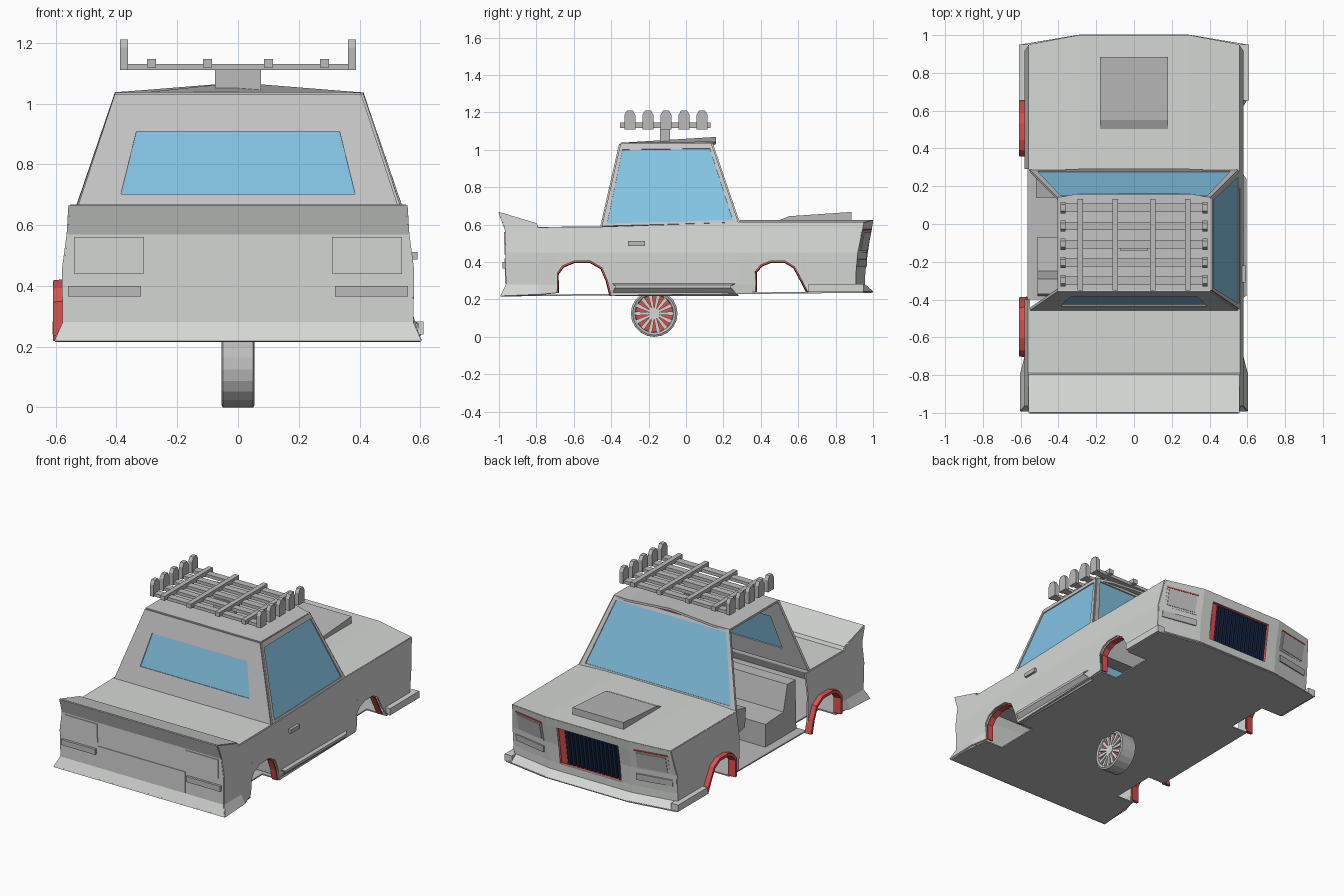
import bpy, bmesh, math
from mathutils import Vector

if "Cube" in bpy.data.objects:
    bpy.data.objects.remove(bpy.data.objects["Cube"])


def material(name, r, g, b):
    m = bpy.data.materials.new(name)
    m.diffuse_color = (r, g, b, 1)
    m.use_nodes = True
    m.node_tree.nodes["Principled BSDF"].inputs["Base Color"].default_value = m.diffuse_color
    return m


BODY = material("light_grey", .66, .68, .66)
CAB = material("neutral_grey", .57, .57, .57)
DARK = material("mid_grey", .50, .50, .50)
GLASS = material("blue_glass", .23, .56, .78)
RED = material("red", .70, .08, .08)
NAVY = material("navy_black", .008, .02, .06)


def finish(name, bm, mat, thick=0):
    bmesh.ops.remove_doubles(bm, verts=bm.verts, dist=1e-5)
    flat = [f for f in bm.faces if f.calc_area() < 1e-7]
    bmesh.ops.delete(bm, geom=flat, context='FACES')
    bmesh.ops.recalc_face_normals(bm, faces=bm.faces)
    me = bpy.data.meshes.new(name)
    bm.to_mesh(me)
    bm.free()
    me.materials.append(mat)
    ob = bpy.data.objects.new(name, me)
    bpy.context.collection.objects.link(ob)
    if thick:
        s = ob.modifiers.new("thickness", 'SOLIDIFY')
        s.thickness, s.offset = thick, 0
    return ob


def grid(name, rows, mat, skip=(), thick=0):
    """Surface through rows of points; skip holds (row, column) holes."""
    bm = bmesh.new()
    vs = [[bm.verts.new(p) for p in r] for r in rows]
    for i in range(len(rows) - 1):
        for j in range(len(rows[0]) - 1):
            if (i, j) not in skip:
                bm.faces.new((vs[i][j], vs[i + 1][j], vs[i + 1][j + 1], vs[i][j + 1]))
    return finish(name, bm, mat, thick)


def prisms(name, parts, mat):
    """Each part is (yz profile, x0, x1)."""
    bm = bmesh.new()
    for prof, x0, x1 in parts:
        a = [bm.verts.new((x0, y, z)) for y, z in prof]
        b = [bm.verts.new((x1, y, z)) for y, z in prof]
        bm.faces.new(a)
        bm.faces.new(b[::-1])
        for i in range(len(a)):
            k = (i + 1) % len(a)
            bm.faces.new((a[i], b[i], b[k], a[k]))
    return finish(name, bm, mat)


def box(x0, x1, y0, y1, z0, z1):
    return ([(y0, z0), (y1, z0), (y1, z1), (y0, z1)], x0, x1)


def interp(t, pts):
    for (a, va), (b, vb) in zip(pts, pts[1:]):
        if t <= b:
            return va + (vb - va) * max(0, t - a) / (b - a)
    return pts[-1][1]


# Shape rules: side width by height, end faces by height
def side_x(y, z):
    low = .6 if y < -.7 or y > .64 else .565
    return interp(z, [(.22, low), (.28, .572), (.45, .575), (.6, .555), (.67, .553)])


def rear_y(x, z):
    return interp(z, [(.22, -.99), (.28, -.96), (.57, -.965), (.665, -1)])


def front_y(x, z):
    nose = interp(z, [(.24, 0), (.28, -.045), (.4, -.045), (.62, 0)])
    return nose + interp(abs(x), [(.3, 1.0), (.555, .95)])


# Body sides with wheel arches; the left door is missing
REAR = [(-.69, .235), (-.69, .34), (-.66, .38), (-.6, .405), (-.51, .405),
        (-.45, .37), (-.42, .3), (-.4, .22)]
FRONT = [(.37, .24), (.37, .35), (.4, .385), (.45, .405), (.53, .405),
         (.58, .375), (.62, .3), (.65, .24)]
TAIL = [(-1, .217), (-.8, .225), (-.79, .225)]
TOP = [(-1, .665), (-.8, .605), (-.79, .585), (-.45, .588), (.28, .612), (.95, .61)]


def side(name, s, cols):
    rows = []
    for y, zb in cols:
        row = []
        for z in (zb, max(.28, zb), .45, .57, interp(y, TOP)):
            yy = rear_y(0, z) if y == -1 else front_y(.555, z) if y == .95 else y
            row.append((s * side_x(y, z), yy, z))
        rows.append(row)
    grid(name, rows, BODY, thick=.01)


side("right_side", 1, TAIL + REAR + [(.28, .235)] + FRONT + [(.95, .24)])
side("left_rear_fender", -1, TAIL + REAR)
side("left_front_fender", -1, [(.29, .24)] + FRONT + [(.95, .24)])

# Front and rear faces, the front one open for the grille
G = .215
rows = []
for z in (.24, .28, .33, .45, .57, .61):
    e = side_x(.95, z)
    rows.append([(x, front_y(min(abs(x), .555), z), z + (.012 if z > .6 and abs(x) < .4 else 0))
                 for x in (-e, -.29, -G, G, .29, e)])
grid("front_face", rows, BODY, skip={(2, 2), (3, 2)}, thick=.006)
rows = [[(s * side_x(-1, z), rear_y(0, z), z) for s in (-1, 1)]
        for z in (.217, .28, .45, .57, .665)]
grid("rear_face", rows, BODY, thick=.006)

# Hood, trunk lid with raised spoiler, floor
grid("hood", [[(-.555, y0, .61), (-.29, y1, .622), (.29, y1, .622), (.555, y0, .61)]
              for y0, y1 in ((.28, .29), (.95, 1.0))], BODY, thick=.006)
grid("trunk_lid", [[(-.553, y, z), (.553, y, z)] for y, z in
                   ((-.45, .588), (-.79, .585), (-.8, .605), (-1, .665))], BODY, thick=.006)
FLOOR = [(-.99, .6), (-.69, .57), (-.69, .45), (-.4, .45), (-.4, .565), (.37, .565),
         (.37, .45), (.65, .45), (.65, .59), (.95, .6)]
grid("floor", [[(-w, y, .23 + .01 * y), (w, y, .23 + .01 * y)] for y, w in FLOOR]
     + [[(-.3, 1, .24), (.3, 1, .24)]], DARK, thick=.008)

# Grille recess: red edge strip at one end, navy bars over the rest
ring = [(-G, .33), (G, .33), (G, .57), (-G, .57), (-G, .33)]
grid("grille_surround", [[(x, front_y(x, z) - d, z) for x, z in ring] for d in (0, .04)], RED)
grid("grille_red_strip", [[(x, front_y(x, z) - .015, z) for x in (G - .045, G)] for z in (.33, .57)], RED)
grid("grille_back", [[(x, front_y(x, z) - .035, z) for x in (-G, G)] for z in (.33, .57)], NAVY)
bars = []
for i in range(13):
    x = -.2 + i * .0295
    bars.append(([(front_y(0, .335) - .04, .335), (front_y(0, .335) - .008, .335),
                  (front_y(0, .565) - .008, .565), (front_y(0, .565) - .04, .565)], x - .009, x + .009))
prisms("grille_bars", bars, NAVY)


# Lamps as thin plates lying on the end faces
def plate(name, fn, x0, x1, z0, z1, d, mat):
    grid(name, [[(x, fn(x, z) + d, z) for x in (x0, x1)] for z in (z0, z1)], mat, thick=.008)


for s, n in ((1, "right"), (-1, "left")):
    plate(n + "_headlight_rim", front_y, s * .325, s * .535, .45, .567, .002, BODY)
    plate(n + "_headlight_trim", front_y, s * .325, s * .535, .568, .576, .003, RED)
    plate(n + "_headlight", front_y, s * .337, s * .523, .46, .56, .006, DARK)
    plate(n + "_front_marker", front_y, s * .325, s * .55, .375, .415, .012, DARK)
    plate(n + "_tail_lamp", rear_y, s * .31, s * .54, .44, .56, -.004, BODY)
    prisms(n + "_rear_marker", [box(s * .32, s * .56, -.98, -.955, .365, .4)], DARK)
    prisms(n + "_bumper_end", [box(s * .56, s * .61, .655, .95, .24, .283)], BODY)
plate("plate_panel", rear_y, -.305, .305, .285, .42, -.003, BODY)


# Cab: window frames and glass from four corners
def window(name, a, b, c, d, mu, v0, v1):
    a, b, c, d = map(Vector, (a, b, c, d))

    def at(u, v):
        return a.lerp(b, u).lerp(d.lerp(c, u), v)
    out = [a, b, c, d, a]
    inn = [at(mu, v0), at(1 - mu, v0), at(1 - mu, v1), at(mu, v1)]
    grid(name + "_frame", [out, inn + inn[:1]], CAB, thick=.016)
    grid(name + "_glass", [[inn[0], inn[1]], [inn[3], inn[2]]], GLASS, thick=.004)


RB, FB = (.55, -.45, .59), (.55, .28, .61)
RT, FT = (.405, -.35, 1.03), (.405, .135, 1.035)


def flip(p):
    return (-p[0], p[1], p[2])


window("windshield", flip(FB), FB, FT, flip(FT), .03, .04, .95)
window("rear_window", flip(RB), RB, RT, flip(RT), .125, .25, .72)
window("right_window", RB, FB, FT, RT, .035, .03, .93)
grid("roof", [[(x, y + (.02 if y > 0 and abs(x) < .35 else 0), 1.03 + k * (.4 - abs(x)))
               for x in (-.405, -.3, 0, .3, .405)]
              for y, k in ((-.35, .002), (.14, .08))], CAB, thick=.014)

# Hood scoop, side skirt leaning inward below, door handle
prisms("hood_scoop", [([(.495, .61), (.885, .61), (.885, .668), (.55, .645), (.495, .622)], -.18, .18)], DARK)
grid("side_skirt", [[(x, y0, z), (x, y1, z)] for x, z, y0, y1 in
                    ((.55, .22, -.4, .28), (.592, .262, -.38, .24), (.592, .275, -.38, .24),
                     (.565, .29, -.4, .28))], CAB, thick=.006)
prisms("door_handle", [box(.56, .59, -.31, -.22, .487, .512)], DARK)


# Wheel arch trims: flared on the left, inner lips on the right
def arch(name, pts, cy, rows):
    grid(name, [[(x, cy + (y - cy) * k, .235 + (z - .235) * k) for y, z in pts] for x, k in rows],
         RED, thick=.008)


for n, pts, cy in (("rear", REAR, -.545), ("front", FRONT, .51)):
    arch("left_" + n + "_arch_trim", pts, cy, [(-.565, 1.08), (-.606, 1.06), (-.606, .99), (-.56, .97)])
    arch("right_" + n + "_arch_trim", pts, cy, [(.562, .98), (.525, .96)])

# Interior: bench seat and dashboard
prisms("bench_seat", [([(-.38, .235), (-.07, .235), (-.07, .38), (-.25, .39), (-.29, .55), (-.37, .55)],
                       -.51, .51)], DARK)
prisms("dashboard", [([(.15, .45), (.28, .42), (.28, .6), (.14, .57)], -.52, .52)], DARK)

# Roof rack: foot, slats, rails, end posts
YS = [-.3 + i * .0965 for i in range(5)]
prisms("rack_foot", [box(-.075, .075, -.14, -.085, 1.045, 1.112)], DARK)
prisms("rack_slats", [box(-.385, .385, y - .022, y + .022, 1.11, 1.13) for y in YS], DARK)
prisms("rack_rails", [box(x - .015, x + .015, -.352, .132, 1.118, 1.146)
                      for x in (-.285, -.1, .1, .285)], DARK)
prisms("rack_posts", [([(y - .03, 1.11), (y + .03, 1.11), (y + .03, 1.185), (y + .016, 1.21),
                        (y - .016, 1.21), (y - .03, 1.185)], s * .362, s * .388)
                      for y in YS for s in (-1, 1)], DARK)

# Single centre wheel: turned tyre, red disc, spokes
CY, CZ, N = -.17, .125, 20


def circle(x, r):
    return [(x, CY + r * math.sin(2 * math.pi * i / N), CZ - r * math.cos(2 * math.pi * i / N))
            for i in range(N + 1)]


grid("tyre", [circle(x, r) for x, r in ((.035, .1), (.05, .103), (.055, .115), (.05, .125), (-.05, .125),
                                        (-.055, .115), (-.05, .103), (-.035, .1))], DARK)
for s, n in ((1, "right"), (-1, "left")):
    grid(n + "_wheel_disc", [circle(s * .035, .1), circle(s * .035, .02)], RED)
    spokes = [([p[1:] for p in circle(0, .03)[:-1]], s * .03, s * .05)]
    for i in range(14):
        t = 2 * math.pi * i / 14
        c, q = math.cos(t), math.sin(t)
        spokes.append(([(CY + r * c - w * q, CZ + r * q + w * c) for r, w in
                        ((.02, -.006), (.102, -.011), (.102, .011), (.02, .006))], s * .03, s * .046))
    prisms(n + "_wheel_spokes", spokes, BODY)
